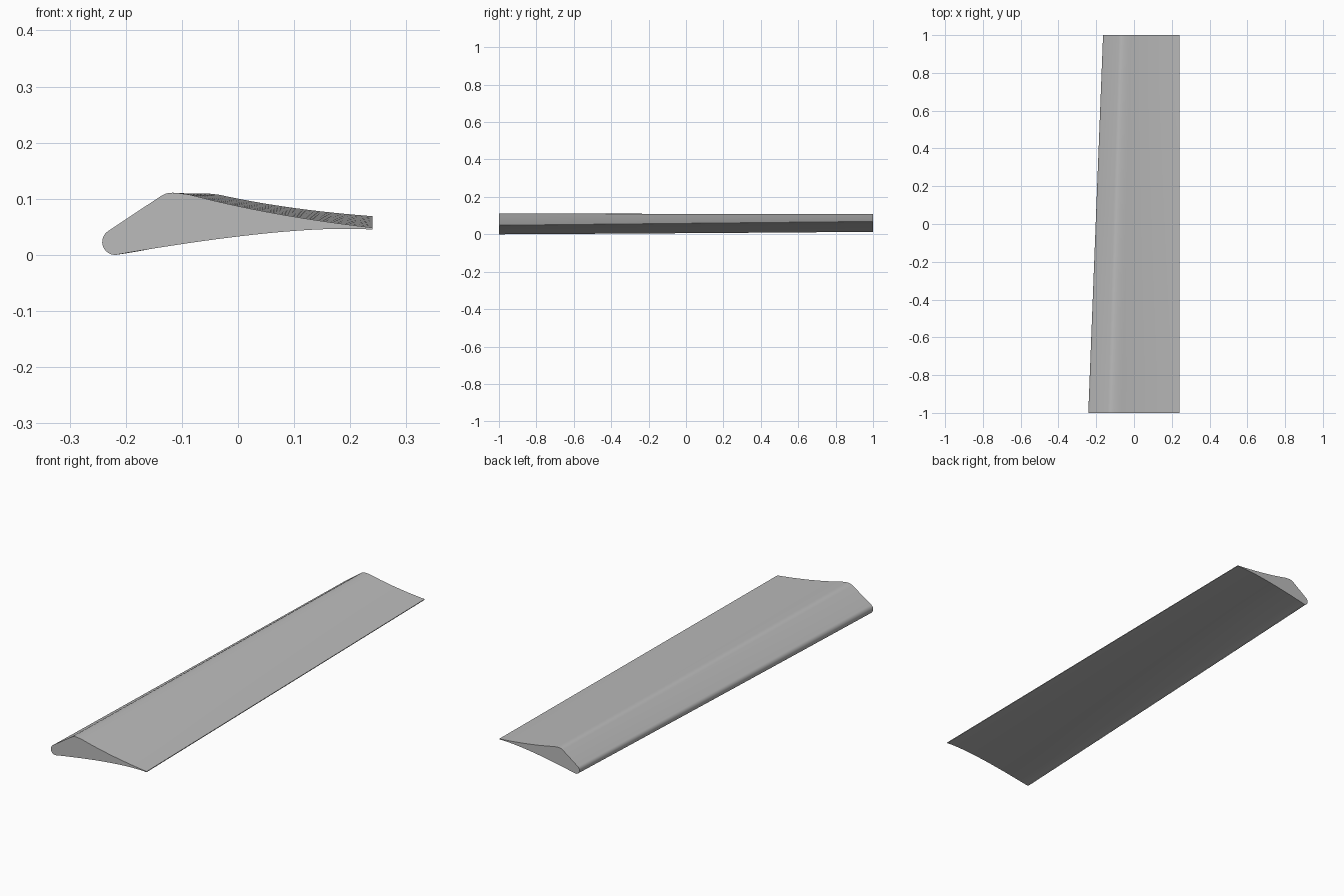
import bpy, bmesh, math

cube = bpy.data.objects.get("Cube")
if cube:
    bpy.data.objects.remove(cube, do_unlink=True)

grey = bpy.data.materials.new("plain_grey")
grey.use_nodes = True
colour = (0.5, 0.5, 0.5, 1)
grey.diffuse_color = colour
grey.node_tree.nodes["Principled BSDF"].inputs["Base Color"].default_value = colour


def bezier(a, b, c, steps):
    """Points along a quadratic curve, both ends included."""
    pts = []
    for i in range(steps + 1):
        t = i / steps
        pts.append(tuple((1 - t) ** 2 * p + 2 * t * (1 - t) * q + t * t * r
                         for p, q, r in zip(a, b, c)))
    return pts


def section_profile():
    """Closed outline in x and z: underside, trailing edge, top, crest, nose."""
    underside = bezier((-0.2158, 0.0005), (0.1, 0.055), (0.24, 0.045), 16)
    top = bezier((0.24, 0.0485), (0.06, 0.069), (-0.085, 0.107), 14)
    crest = [(-0.104, 0.1098), (-0.117, 0.1108), (-0.128, 0.1095), (-0.138, 0.1045)]
    nose = []
    for i in range(16):
        a = math.radians(123 + 150 * i / 15)
        nose.append((-0.219 + 0.023 * math.cos(a), 0.023 + 0.023 * math.sin(a)))
    return underside + top + crest + nose


TRAIL_X, TRAIL_Z = 0.24, 0.045
RISE, TAPER, TWIST = 0.021, 0.84, 0.039
STATIONS = 8

# Tapered, twisted blade lofted from front to back
bm = bmesh.new()
rings = []
profile = section_profile()
for s in range(STATIONS + 1):
    f = s / STATIONS
    scale = 1 + (TAPER - 1) * f
    ca, sa = math.cos(TWIST * f), math.sin(TWIST * f)
    ring = []
    for x, z in profile:
        dx, dz = (x - TRAIL_X) * scale, (z - TRAIL_Z) * scale
        ring.append(bm.verts.new((TRAIL_X + dx * ca - dz * sa, 2 * f - 1,
                                  TRAIL_Z + RISE * f + dx * sa + dz * ca)))
    rings.append(ring)

count = len(profile)
for near, far in zip(rings, rings[1:]):
    for i in range(count):
        j = (i + 1) % count
        bm.faces.new((near[i], near[j], far[j], far[i]))
bm.faces.new(rings[0])
bm.faces.new(rings[-1])
bmesh.ops.recalc_face_normals(bm, faces=bm.faces)

mesh = bpy.data.meshes.new("wing_blade")
bm.to_mesh(mesh)
bm.free()
mesh.materials.append(grey)
blade = bpy.data.objects.new("wing_blade", mesh)
bpy.context.collection.objects.link(blade)

bpy.ops.object.select_all(action='DESELECT')
blade.select_set(True)
bpy.context.view_layer.objects.active = blade
bpy.ops.object.shade_smooth_by_angle(angle=math.radians(30))
